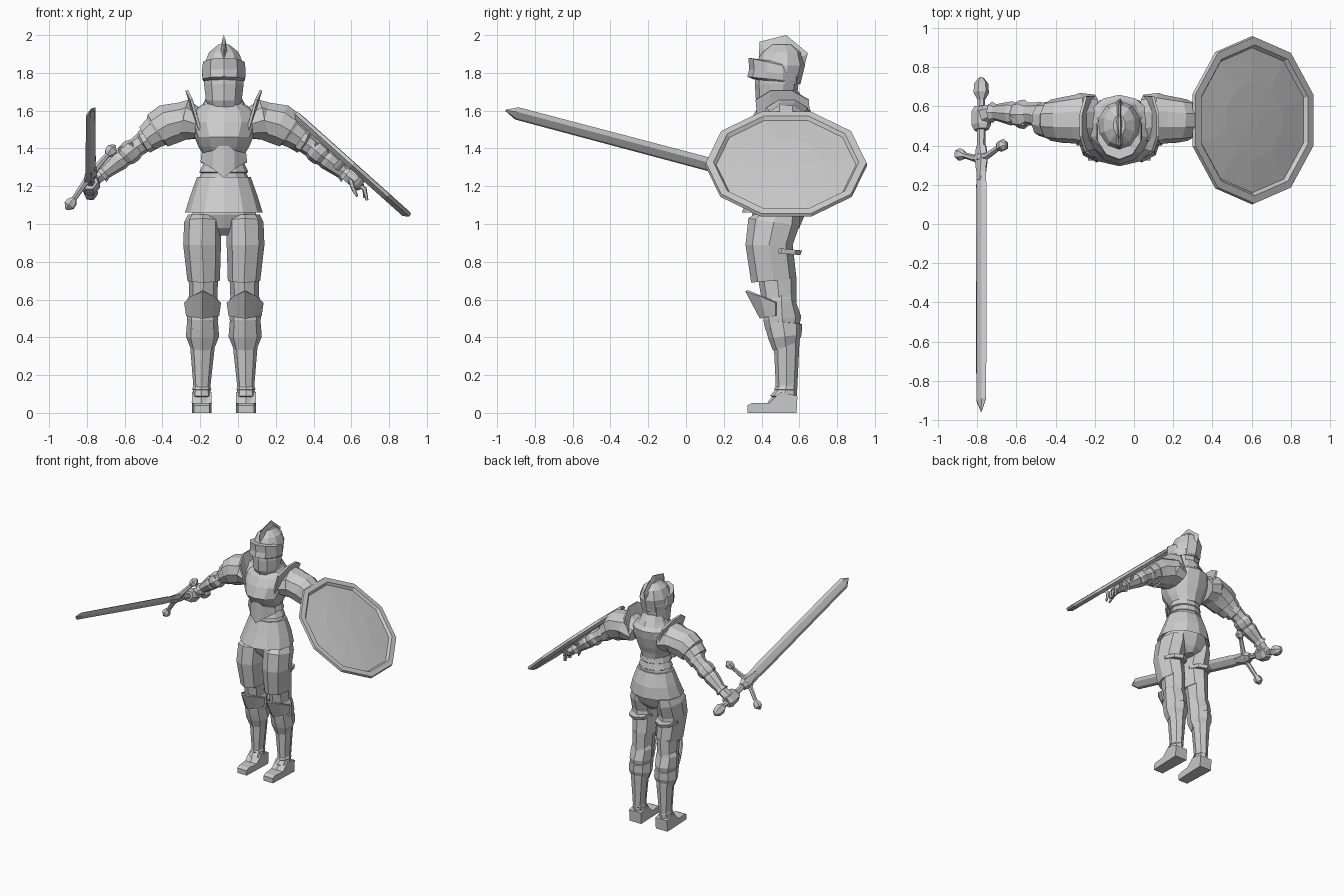
import bpy, bmesh, math
from mathutils import Vector

CX = -0.075  # body centre line; body parts are built relative to it
steel = bpy.data.materials.new("steel grey")
steel.diffuse_color = (0.6, 0.6, 0.6, 1)


def finish(name, bm, mirror=False, cx=CX, thick=0):
    """Turn a bmesh into a flat-shaded object, optionally mirrored over the body centre."""
    if thick:
        bmesh.ops.recalc_face_normals(bm, faces=bm.faces)
        bmesh.ops.solidify(bm, geom=bm.faces[:], thickness=thick)
    if mirror:
        dup = bmesh.ops.duplicate(bm, geom=bm.verts[:] + bm.edges[:] + bm.faces[:])
        for v in dup["geom"]:
            if isinstance(v, bmesh.types.BMVert):
                v.co.x = -v.co.x
    bmesh.ops.translate(bm, vec=(cx, 0, 0), verts=bm.verts)
    bmesh.ops.recalc_face_normals(bm, faces=bm.faces)
    me = bpy.data.meshes.new(name)
    bm.to_mesh(me)
    bm.free()
    me.materials.append(steel)
    ob = bpy.data.objects.new(name, me)
    bpy.context.collection.objects.link(ob)
    return ob


def skin(name, rings, mirror=False, cx=CX):
    """Bridge closed rings of points and cap both ends."""
    bm = bmesh.new()
    vs = [[bm.verts.new(p) for p in r] for r in rings]
    n = len(vs[0])
    for a, b in zip(vs, vs[1:]):
        for i in range(n):
            bm.faces.new((a[i], a[(i + 1) % n], b[(i + 1) % n], b[i]))
    bm.faces.new(vs[0])
    bm.faces.new(vs[-1])
    return finish(name, bm, mirror, cx)


def loft(name, rows, n=8, mirror=False):
    """Rows of (x, front y, back y, z, half width, front lift)."""
    rings = []
    for x, y0, y1, z, rx, lift in rows:
        ring = []
        for i in range(n):
            a = math.tau * i / n - math.pi / 2
            ring.append((x + rx * math.cos(a), (y0 + y1) / 2 + (y1 - y0) / 2 * math.sin(a),
                         z - lift * math.sin(a)))
        rings.append(ring)
    return skin(name, rings, mirror)


def tube(name, rows, n=8, mirror=False, cx=CX, wide=(0, 1, 0)):
    """Rows of (point, half width along 'wide', half height) swept along a path."""
    pts = [Vector(r[0]) for r in rows]
    rings = []
    for i, (p, w, h) in enumerate(rows):
        t = (pts[min(i + 1, len(pts) - 1)] - pts[max(i - 1, 0)]).normalized()
        up = t.cross(Vector(wide)).normalized()
        side = up.cross(t)
        rings.append([pts[i] + side * w * math.cos(math.tau * k / n) + up * h * math.sin(math.tau * k / n)
                      for k in range(n)])
    return skin(name, rings, mirror, cx)


def plate(name, top, bottom, thick=0.012, mirror=False):
    """Bent sheet between two rows of points."""
    bm = bmesh.new()
    a, b = [[bm.verts.new(p) for p in row] for row in (top, bottom)]
    for i in range(len(a) - 1):
        bm.faces.new((a[i], a[i + 1], b[i + 1], b[i]))
    return finish(name, bm, mirror, thick=thick)


# Torso armour
loft("breastplate", [(0, .37, .60, 1.36, .105, 0), (0, .335, .61, 1.41, .135, 0), (0, .305, .63, 1.46, .155, 0),
                     (0, .335, .65, 1.54, .185, 0), (0, .37, .66, 1.60, .165, 0), (0, .40, .63, 1.635, .11, 0)], 12)
loft("waist", [(0, .38, .60, 1.22, .14, 0), (0, .385, .60, 1.27, .12, 0), (0, .375, .605, 1.275, .13, 0),
               (0, .39, .595, 1.32, .108, 0), (0, .38, .60, 1.325, .122, 0), (0, .385, .59, 1.39, .105, 0)], 12)
plate("belly_plate", [(-.11, .42, 1.375), (-.05, .36, 1.39), (0, .345, 1.43), (.05, .36, 1.39), (.11, .42, 1.375)],
      [(-.115, .42, 1.33), (-.05, .36, 1.29), (0, .345, 1.245), (.05, .36, 1.29), (.115, .42, 1.33)])
loft("skirt", [(0, .36, .62, 1.10, .15, 0), (0, .295, .655, 1.06, .206, 0), (0, .335, .645, 1.15, .178, 0),
               (0, .375, .61, 1.25, .142, 0)], 12)
loft("hips", [(0, .42, .57, .94, .04, 0), (0, .38, .60, .98, .13, 0), (0, .35, .63, 1.05, .18, 0),
              (0, .36, .62, 1.12, .16, 0)], 10)
loft("collar", [(0, .375, .64, 1.60, .135, -.03), (0, .40, .62, 1.65, .105, -.015),
                (0, .42, .59, 1.71, .085, 0)], 10)

# Helmet with visor, chin guard and crest
loft("chin_guard", [(0, .40, .57, 1.60, .07, -.01), (0, .37, .585, 1.655, .10, 0), (0, .365, .595, 1.74, .11, 0),
                    (0, .37, .60, 1.80, .108, 0)], 10)
loft("helmet_dome", [(0, .37, .605, 1.74, .108, 0), (0, .365, .63, 1.84, .112, 0), (0, .40, .61, 1.91, .082, 0),
                     (0, .45, .56, 1.95, .03, 0)], 10)
loft("visor", [(0, .36, .60, 1.755, .108, .01), (0, .325, .61, 1.765, .117, .015), (0, .335, .61, 1.80, .122, .02),
               (0, .33, .60, 1.85, .116, .03), (0, .40, .58, 1.86, .09, .01)], 10)
outline = [(.385, 1.87), (.39, 1.965), (.53, 2.0), (.645, 1.905), (.615, 1.79)]
skin("crest", [[(-.003, y, z) for y, z in outline],
               [(-.016, .50 + (y - .50) * .8, 1.85 + (z - 1.85) * .6) for y, z in outline],
               [(.016, .50 + (y - .50) * .8, 1.85 + (z - 1.85) * .6) for y, z in outline],
               [(.003, y, z) for y, z in outline]])

# Arms: shoulder guards, upper arms, elbows, forearms
plate("shoulder_wing", [(.165, .37, 1.66), (.19, .45, 1.71), (.19, .56, 1.71), (.165, .65, 1.66)],
      [(.12, .385, 1.50), (.135, .43, 1.53), (.135, .58, 1.55), (.12, .655, 1.53)], .014, True)
tube("shoulder_guard", [((.13, .53, 1.525), .13, .08), ((.21, .535, 1.55), .135, .115), ((.22, .535, 1.545), .125, .105),
                        ((.30, .53, 1.525), .115, .115), ((.35, .53, 1.495), .105, .105),
                        ((.355, .53, 1.49), .095, .09), ((.405, .535, 1.455), .085, .075)], 10, True)
tube("upper_arm", [((.30, .54, 1.50), .06, .06), ((.42, .555, 1.435), .07, .065), ((.43, .56, 1.43), .06, .055),
                   ((.49, .565, 1.385), .055, .05)], 8, True)
tube("elbow_guard", [((.46, .56, 1.41), .055, .05), ((.485, .56, 1.39), .075, .062), ((.515, .56, 1.365), .07, .06),
                     ((.535, .56, 1.345), .05, .045)], 8, True)
plate("elbow_wing", [(.49, .50, 1.43), (.565, .54, 1.40), (.52, .60, 1.41)],
      [(.47, .50, 1.39), (.525, .54, 1.36), (.50, .62, 1.37)], .012, True)
tube("forearm", [((.51, .56, 1.365), .05, .045), ((.55, .565, 1.34), .062, .055), ((.63, .57, 1.275), .042, .038),
                 ((.65, .57, 1.26), .055, .048)], 8, True)
tube("gauntlet", [((.63, .57, 1.275), .035, .032), ((.66, .565, 1.25), .045, .035), ((.705, .55, 1.215), .055, .035),
                  ((.725, .545, 1.195), .05, .025)], 6, True)

# Open hand behind the shield
for i in range(4):
    y = .50 + i * .03
    d = .012 * (i % 2)
    tube(f"finger_{i + 1}", [((.70, y, 1.22), .013, .014), ((.745, y, 1.185), .012, .013),
                             ((.758 - d, y, 1.125 + d), .007, .008)], 5)
tube("thumb", [((.67, .53, 1.235), .014, .014), ((.685, .475, 1.19), .013, .013), ((.705, .47, 1.145), .007, .007)],
     5, wide=(1, 0, 0))

# Sword: built on its own axis, with the cross guard running along W
A = Vector((0, -1, .265)).normalized()
W = Vector((.6, .13, .79)).normalized()
C = Vector((-.78, .37, 1.25))


def along(d, w, h):
    return (C + A * d, w, h)


tube("blade", [along(0, .042, .014), along(.16, .042, .016), along(.2, .045, .018), along(1.31, .042, .016),
               along(1.372, .003, .003)], 6, cx=0, wide=W)
tube("blade_collar", [along(-.03, .03, .025), along(.04, .055, .025), along(.15, .02, .02)], 6, cx=0, wide=W)
tube("grip", [along(-.29, .018, .018), along(-.15, .023, .023), along(0, .02, .02)], 6, cx=0, wide=W)
tube("pommel", [along(-.39, .012, .012), along(-.36, .036, .036), along(-.31, .04, .04), along(-.27, .018, .018)],
     6, cx=0, wide=W)
guard = [(-.215, .008, -.01), (-.19, .032, -.01), (-.165, .03, -.005), (-.145, .015, 0), (-.05, .018, .03),
         (0, .028, .03)]
guard += [(-s, r, f) for s, r, f in guard[-2::-1]]
tube("cross_guard", [(C + W * s + A * f, r, r) for s, r, f in guard], 6, cx=0, wide=A)
tube("fist", [(C - A * .235 + W * .005, .045, .035), (C - A * .21, .055, .048), (C - A * .14, .055, .048),
              (C - A * .115, .045, .035)], 6, cx=0, wide=W)

# Shield: ten-sided disc with a raised rim around a shallow dome
U = Vector((.745, 0, -.667))
N = Vector((.667, 0, .745))
SC = Vector((.603, .53, 1.312))
rings = []
for r, h in ((.28, -.022), (.40, -.022), (.43, 0), (.425, .018), (.385, .02), (.37, .002), (.2, .014), (.03, .018)):
    rings.append([SC + N * h + U * r * math.sin(math.tau * k / 10) + Vector((0, r * math.cos(math.tau * k / 10), 0))
                  for k in range(10)])
skin("shield", rings, cx=0)
for i, s in enumerate((.0, .14)):
    p = SC + U * (s - .05)
    tube(f"shield_strap_{i + 1}", [(p - N * .015 + Vector((0, -.08, 0)), .02, .006),
                                   (p - N * .07 + Vector((0, -.03, 0)), .02, .006),
                                   (p - N * .07 + Vector((0, .06, 0)), .02, .006),
                                   (p - N * .015 + Vector((0, .11, 0)), .02, .006)], 4, cx=0, wide=U)

# Legs
loft("thigh_guard", [(.107, .345, .585, .70, .086, -.01), (.115, .315, .565, .89, .10, 0),
                     (.112, .33, .60, 1.01, .098, .02), (.11, .36, .60, 1.05, .08, .0)], 8, True)
loft("thigh_strap", [(.115, .40, .605, .845, .085, .01), (.115, .40, .615, .87, .085, .01)], 8, True)
loft("inner_knee", [(.113, .42, .585, .45, .07, 0), (.11, .40, .585, .60, .075, 0), (.108, .38, .585, .72, .078, 0)], 8, True)
loft("knee_guard", [(.113, .42, .60, .45, .076, -.01), (.113, .41, .61, .50, .083, -.01),
                    (.112, .425, .585, .59, .086, .01), (.112, .43, .58, .62, .072, .015)], 8, True)
plate("knee_fan", [(.025, .48, .585), (.06, .40, .62), (.112, .328, .65), (.165, .40, .62), (.20, .48, .585)],
      [(.035, .48, .515), (.07, .43, .51), (.112, .405, .505), (.155, .43, .51), (.19, .48, .515)], .012, True)
loft("shin_cuff", [(.113, .46, .595, .35, .066, -.02), (.113, .435, .612, .405, .088, -.01),
                   (.113, .41, .615, .48, .082, .01), (.113, .44, .59, .485, .07, .01)], 8, True)
loft("shin_guard", [(.117, .475, .585, .07, .045, 0), (.116, .475, .59, .15, .046, 0),
                    (.113, .465, .60, .36, .066, 0), (.113, .46, .60, .42, .07, 0)], 8, True)
loft("ankle_guard", [(.117, .43, .585, .055, .054, 0), (.117, .455, .585, .085, .046, 0),
                     (.117, .445, .585, .09, .052, 0), (.117, .47, .585, .12, .046, 0),
                     (.117, .465, .59, .125, .051, 0), (.117, .49, .58, .155, .04, 0)], 8, True)
side = [(.325, 0), (.325, .04), (.35, .052), (.44, .052), (.50, .11), (.59, .09), (.585, 0)]
skin("foot", [[(.117 + s * (.042 if k < 3 else .052), y, z) for k, (y, z) in enumerate(side)] for s in (-1, 1)], True)
